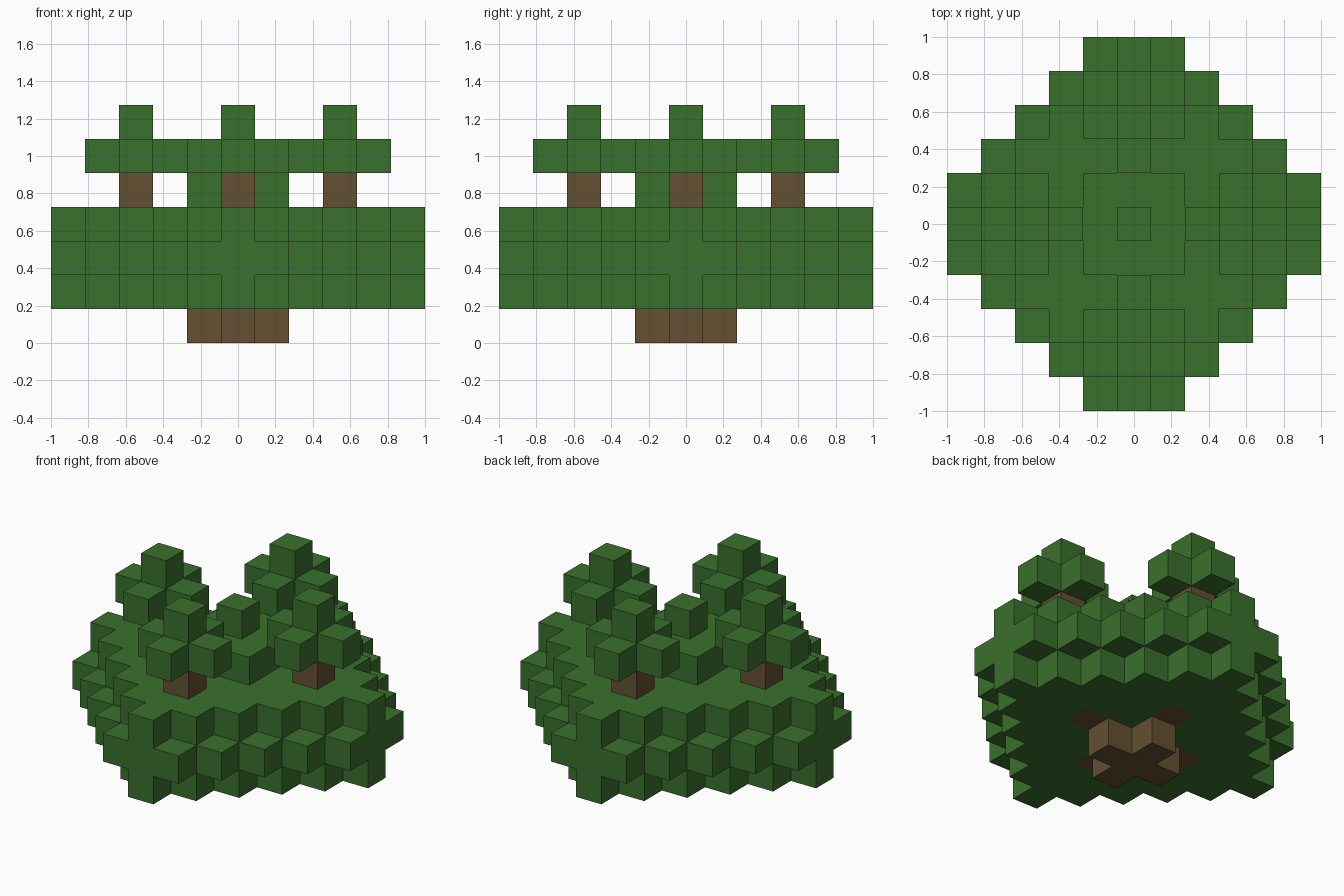
import bpy
import bmesh
from mathutils import Vector

default = bpy.data.objects.get("Cube")
if default:
    bpy.data.objects.remove(default, do_unlink=True)

UNIT = 2 / 11  # edge length of one block


def make_material(name, rgb):
    mat = bpy.data.materials.new(name)
    mat.use_nodes = True
    colour = (*rgb, 1)
    mat.diffuse_color = colour
    bsdf = mat.node_tree.nodes["Principled BSDF"]
    bsdf.inputs["Base Color"].default_value = colour
    bsdf.inputs["Roughness"].default_value = 0.9
    return mat


LEAF = make_material("leaf green", (0.042, 0.162, 0.026))
BARK = make_material("bark brown", (0.130, 0.080, 0.032))


def build_blocks(name, cells, mat):
    """Closed skin around a set of grid cells, one quad per exposed block side."""
    bm = bmesh.new()
    for cell in cells:
        for axis in range(3):
            for sign in (-1, 1):
                normal = Vector((0, 0, 0))
                normal[axis] = sign
                if tuple(int(c + n) for c, n in zip(cell, normal)) in cells:
                    continue
                u, v = Vector((0, 0, 0)), Vector((0, 0, 0))
                u[(axis + 1) % 3] = 0.5
                v[(axis + 2) % 3] = 0.5 * sign
                mid = Vector(cell) + Vector((0, 0, 0.5)) + normal * 0.5
                corners = (mid - u - v, mid + u - v, mid + u + v, mid - u + v)
                bm.faces.new([bm.verts.new(c * UNIT) for c in corners])
    bmesh.ops.remove_doubles(bm, verts=bm.verts, dist=UNIT / 100)
    mesh = bpy.data.meshes.new(name)
    bm.to_mesh(mesh)
    bm.free()
    mesh.materials.append(mat)
    obj = bpy.data.objects.new(name, mesh)
    bpy.context.collection.objects.link(obj)
    return obj


def diamond(radius, level, centre=(0, 0), limit=5):
    """One layer of blocks within a stepped diamond."""
    cx, cy = centre
    span = range(-limit, limit + 1)
    return {(cx + x, cy + y, level) for x in span for y in span
            if abs(x) + abs(y) <= radius}


# Cross-shaped trunk at the base
build_blocks("trunk", diamond(1, 0), BARK)

# Four branches rising through the canopy, each topped by a leaf tuft
wood = set()
for side, (dx, dy) in {"left": (1, 0), "right": (-1, 0),
                       "back": (0, 1), "front": (0, -1)}.items():
    steps = ((2, 1), (2, 2), (3, 2), (3, 3), (3, 4))
    branch = {(dx * r, dy * r, level) for r, level in steps}
    wood |= branch
    build_blocks(side + "_branch", branch, BARK)
    tip = (dx * 3, dy * 3)
    tuft = diamond(1, 5, tip) | {(*tip, 6)}
    build_blocks(side + "_tuft", tuft, LEAF)

# Broad canopy, widest in its middle layer
canopy = diamond(5, 1) | diamond(6, 2) | diamond(5, 3)
build_blocks("canopy", canopy - wood, LEAF)

# Square crown with a single block on top
crown = diamond(2, 4, limit=1) | {(0, 0, 5)}
build_blocks("crown", crown, LEAF)
